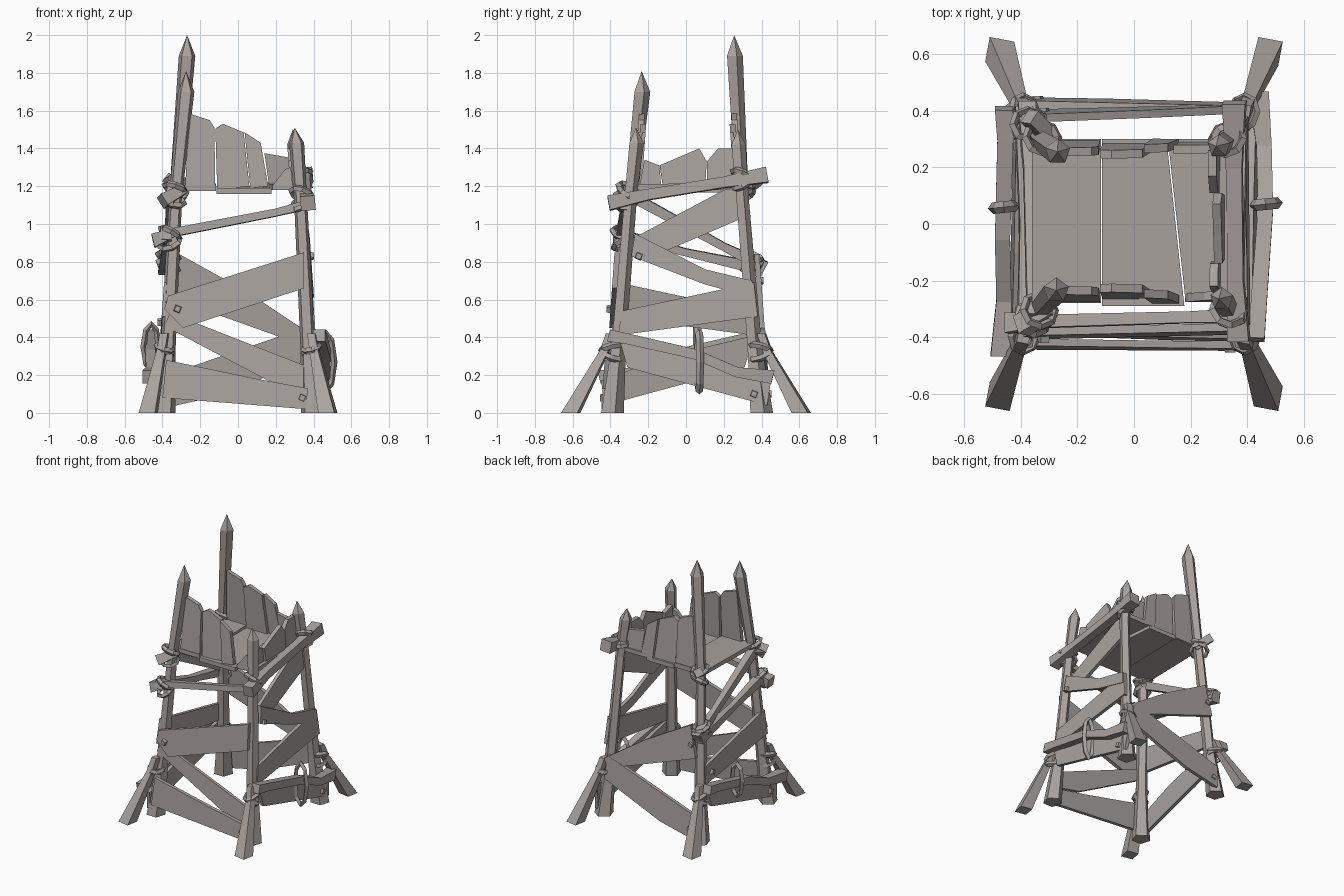
import bpy, bmesh, math
from mathutils import Vector

wood = bpy.data.materials.new("weathered grey wood")
wood.diffuse_color = (0.40, 0.365, 0.345, 1)


def finish(name, bm):
    bmesh.ops.recalc_face_normals(bm, faces=bm.faces)
    me = bpy.data.meshes.new(name)
    bm.to_mesh(me)
    bm.free()
    me.materials.append(wood)
    ob = bpy.data.objects.new(name, me)
    bpy.context.collection.objects.link(ob)
    return ob


def half(z):
    # half distance between the leaning posts at height z
    return 0.39 - 0.07 * z


SIDES = {
    "front": lambda u, h, z: (u, -h, z),
    "back": lambda u, h, z: (-u, h, z),
    "mirror": lambda u, h, z: (u, h, z),
    "right": lambda u, h, z: (h, u, z),
    "left": lambda u, h, z: (-h, -u, z),
}


def slab(name, side, pts, d, th):
    # flat outline in (along, z), laid on one side of the tower
    bm = bmesh.new()
    f = SIDES[side]
    a = [bm.verts.new(f(u, half(z) + d, z)) for u, z in pts]
    b = [bm.verts.new(f(u, half(z) + d + th, z)) for u, z in pts]
    bm.faces.new(a)
    bm.faces.new(b)
    n = len(a)
    for i in range(n):
        j = (i + 1) % n
        bm.faces.new((a[i], a[j], b[j], b[i]))
    return finish(name, bm)


def stick(name, path, sides=5, spin=0.4, flat=False):
    # loft through (point, radius); flat keeps the rings level
    bm = bmesh.new()
    rings = []
    ax = (Vector(path[-1][0]) - Vector(path[0][0])).normalized()
    if flat:
        ax = Vector((0, 0, 1))
    s = ax.cross(Vector((0, 0, 1)))
    s = s.normalized() if s.length > 0.01 else Vector((1, 0, 0))
    t = ax.cross(s)
    for p, r in path:
        p = Vector(p)
        if r == 0:
            rings.append([bm.verts.new(p)])
            continue
        rings.append([bm.verts.new(p + r * (s * math.cos(spin + k * math.tau / sides)
                                            + t * math.sin(spin + k * math.tau / sides)))
                      for k in range(sides)])
    for r0, r1 in zip(rings, rings[1:]):
        for k in range(sides):
            m = (k + 1) % sides
            if len(r1) == 1:
                bm.faces.new((r0[k], r0[m], r1[0]))
            else:
                bm.faces.new((r0[k], r0[m], r1[m], r1[k]))
    bm.faces.new(rings[0])
    if len(rings[-1]) > 1:
        bm.faces.new(rings[-1])
    return finish(name, bm)


def rope(name, loc, rx, ry, rot=(0, 0, 0), r=0.017):
    # chunky low-poly loop
    bm = bmesh.new()
    N, M = 8, 4
    v = [[bm.verts.new(((rx + r * math.cos(b * math.tau / M)) * math.cos(a * math.tau / N),
                        (ry + r * math.cos(b * math.tau / M)) * math.sin(a * math.tau / N),
                        r * 1.2 * math.sin(b * math.tau / M))) for b in range(M)] for a in range(N)]
    for a in range(N):
        for b in range(M):
            c, d = (a + 1) % N, (b + 1) % M
            bm.faces.new((v[a][b], v[c][b], v[c][d], v[a][d]))
    ob = finish(name, bm)
    ob.location = loc
    ob.rotation_euler = rot
    return ob


# corner posts: two tall pointed ones on the left, two short broken ones on the right
for name, sx, sy, top, tx, ty in (("front_left", -1, -1, 1.81, -0.275, -0.235),
                                  ("back_left", -1, 1, 2.0, -0.27, 0.255),
                                  ("front_right", 1, -1, 1.51, 0.31, -0.265),
                                  ("back_right", 1, 1, 1.50, 0.30, 0.275)):
    tall = sx < 0
    sh = top - (0.11 if tall else 0.08)
    stick(name + "_post", [((sx * 0.395, sy * 0.395, 0), 0.066),
                           ((sx * 0.37, sy * 0.36, 0.35), 0.042),
                           ((sx * 0.33, sy * 0.295, 1.15), 0.036),
                           ((tx, ty, sh), 0.046 if tall else 0.042),
                           ((tx - (0 if tall else 0.01), ty, top), 0)], flat=True, spin=0.3)
    # splayed foot brace with its lashings
    stick(name + "_brace", [((sx * 0.475, sy * 0.61, 0), 0.062),
                            ((sx * 0.405, sy * 0.43, 0.33), 0.032),
                            ((sx * 0.39, sy * 0.40, 0.42), 0.03)], sides=4, flat=True, spin=0.6)
    for z, tilt in ((0.305, 0.35), (0.345, -0.25)):
        rope(name + "_foot_rope", (sx * 0.388, sy * 0.395, z), 0.046, 0.058, (tilt * sy, tilt * sx, 0), 0.015)

# cross planks, front and back
slab("front_low_plank", "front", [(-0.40, 0.08), (0.36, 0.02), (0.37, 0.13), (0.1, 0.18), (-0.38, 0.28)], 0.035, 0.025)
slab("front_diagonal_plank", "front", [(-0.39, 0.46), (-0.36, 0.53), (0.38, 0.24), (0.36, 0.13), (0.16, 0.17)], 0.012, 0.022)
slab("front_mid_plank", "front", [(-0.39, 0.55), (-0.29, 0.45), (0.35, 0.66), (0.35, 0.85), (-0.37, 0.62)], 0.02, 0.028)
slab("back_low_plank", "back", [(-0.37, 0.28), (0.1, 0.09), (0.37, 0.03), (0.38, 0.2), (0.0, 0.33), (-0.35, 0.45)], 0.035, 0.025)
slab("back_mid_plank", "back", [(-0.38, 0.42), (-0.34, 0.36), (0.36, 0.61), (0.31, 0.84), (-0.05, 0.64)], 0.03, 0.028)

# cross planks and bent beams, right and left
for s in ("right", "left"):
    slab(s + "_low_plank", s, [(-0.31, 0.24), (0.43, 0.04), (0.45, 0.17), (0.1, 0.3), (-0.36, 0.41)], 0.03, 0.025)
    slab(s + "_mid_plank", s, [(-0.36, 0.41), (0.38, 0.51), (0.36, 0.69), (-0.34, 0.54)], 0.025, 0.025)
    f = SIDES[s]
    b = 0 if s == "right" else 0.03
    stick(s + "_bent_beam", [(f(-0.41, 0.43 + b, 0.41), 0.045), (f(-0.3, 0.44 + b / 2, 0.39), 0.04),
                             (f(0.05, 0.465, 0.31), 0.038), (f(0.27, 0.46, 0.215), 0.038),
                             (f(0.46, 0.44 + b, 0.19), 0.052)], sides=4, spin=math.pi / 4)

# upper right side
slab("right_falling_plank", "right", [(-0.29, 0.83), (0.1, 0.68), (0.36, 0.61), (0.35, 0.7), (0.1, 0.76), (-0.27, 0.95)], 0.03, 0.025)
slab("right_rising_plank", "right", [(-0.27, 0.93), (-0.1, 0.86), (0.32, 1.04), (0.31, 1.2), (0.2, 1.18)], 0.005, 0.025)
stick("right_top_beam", [((0.37, -0.41, 1.11), 0.055), ((0.36, -0.2, 1.155), 0.04),
                         ((0.355, 0.2, 1.22), 0.04), ((0.355, 0.43, 1.26), 0.058)], sides=4, spin=0.7)

# upper poles on the front and left
stick("front_pole", [((-0.45, -0.35, 0.91), 0.052), ((-0.34, -0.345, 0.955), 0.032),
                     ((0.2, -0.33, 1.06), 0.028), ((0.36, -0.325, 1.10), 0.034)], sides=4, spin=0.7)
stick("left_steep_pole", [((-0.38, 0.42, 0.77), 0.045), ((-0.37, 0.2, 0.88), 0.03),
                          ((-0.35, -0.33, 1.17), 0.04)], sides=4, spin=0.7)
stick("left_shallow_pole", [((-0.39, 0.41, 0.76), 0.045), ((-0.385, 0.0, 0.85), 0.028),
                            ((-0.38, -0.38, 0.95), 0.045)], sides=4, spin=0.7)
stick("front_left_stub", [((-0.40, -0.36, 1.12), 0.05), ((-0.29, -0.3, 1.18), 0.035)], sides=4)
stick("back_left_stub", [((-0.37, 0.38, 1.24), 0.04), ((-0.29, 0.3, 1.17), 0.035)], sides=4)

# upper lashings
for x, y, z, a, b in ((-0.34, -0.315, 1.12, 0.4, 0.2), (-0.335, -0.305, 1.19, -0.3, 0.3),
                      (-0.36, -0.335, 0.9, 0.5, -0.4), (-0.36, -0.335, 0.95, -0.3, 0.5),
                      (0.335, -0.31, 1.11, 0.4, -0.5), (0.335, -0.305, 1.16, -0.5, 0.3),
                      (0.33, 0.30, 1.22, 0.5, 0.4), (0.33, 0.30, 1.26, -0.4, -0.3),
                      (-0.37, 0.35, 0.78, 0.4, 0.4), (-0.37, 0.35, 0.83, -0.4, 0.2),
                      (-0.325, 0.305, 1.15, 0.4, -0.3), (-0.325, 0.305, 1.22, -0.4, 0.2)):
    rope("post_rope", (x, y, z), 0.058, 0.058, (a, b, 0), 0.015)
rope("right_beam_rope", (0.465, 0.07, 0.27), 0.045, 0.155, (math.pi / 2, 0, 0.1))
rope("left_beam_rope", (-0.46, 0.06, 0.35), 0.04, 0.12, (math.pi / 2, 0, 0.1))

# floor boards running front to back
for x0, x1, x2, x3, y0, z in ((-0.36, -0.117, -0.117, -0.36, -0.28, 1.175),
                              (-0.113, 0.178, 0.115, -0.113, -0.29, 1.16),
                              (0.182, 0.33, 0.33, 0.12, -0.27, 1.18)):
    bm = bmesh.new()
    lo, hi = [[bm.verts.new(p) for p in ((x0, y0, h), (x1, y0, h), (x2, 0.3, h + 0.01), (x3, 0.3, h + 0.01))]
              for h in (z, z + 0.03)]
    bm.faces.new(lo)
    bm.faces.new(hi)
    for i in range(4):
        j = (i + 1) % 4
        bm.faces.new((lo[i], lo[j], hi[j], hi[i]))
    finish("floor_board", bm)

# parapet boards, open on the left
for n, s, d in (("front", "front", -0.06), ("back", "mirror", -0.04)):
    slab(n + "_wall_board_tall", s, [(-0.28, 1.18), (-0.12, 1.18), (-0.125, 1.51), (-0.15, 1.55), (-0.26, 1.585)], d, 0.03)
    slab(n + "_wall_board_mid", s, [(-0.11, 1.18), (0.06, 1.2), (0.03, 1.485), (-0.08, 1.53), (-0.12, 1.505)], d - 0.012, 0.03)
    slab(n + "_wall_board_short", s, [(0.065, 1.19), (0.16, 1.2), (0.12, 1.43), (0.035, 1.485)], d + 0.005, 0.03)
slab("back_wall_board_end", "mirror", [(0.165, 1.2), (0.29, 1.2), (0.28, 1.35), (0.14, 1.375)], -0.045, 0.03)
slab("front_wall_board_end", "front", [(0.18, 1.2), (0.29, 1.2), (0.28, 1.30), (0.25, 1.29)], -0.06, 0.03)
slab("right_wall_board_front", "right", [(-0.25, 1.18), (-0.13, 1.18), (-0.14, 1.31), (-0.22, 1.34)], -0.03, 0.03)
slab("right_wall_board_mid", "right", [(-0.12, 1.18), (0.1, 1.18), (0.11, 1.33), (0.07, 1.40), (-0.14, 1.31)], -0.015, 0.03)
slab("right_wall_board_back", "right", [(0.11, 1.18), (0.27, 1.18), (0.26, 1.40), (0.17, 1.40), (0.11, 1.33)], -0.03, 0.03)

# wooden pegs
for s, u, z in (("front", -0.32, 0.55), ("front", 0.34, 0.08), ("back", 0.32, 0.7), ("back", 0.34, 0.1),
                ("right", -0.25, 0.83), ("right", 0.36, 0.1), ("left", -0.28, 0.48), ("left", 0.36, 0.1)):
    f = SIDES[s]
    h = half(z) + 0.04
    stick(s + "_peg", [(f(u, h, z), 0.026), (f(u, h + 0.03, z), 0.02)], sides=4)
